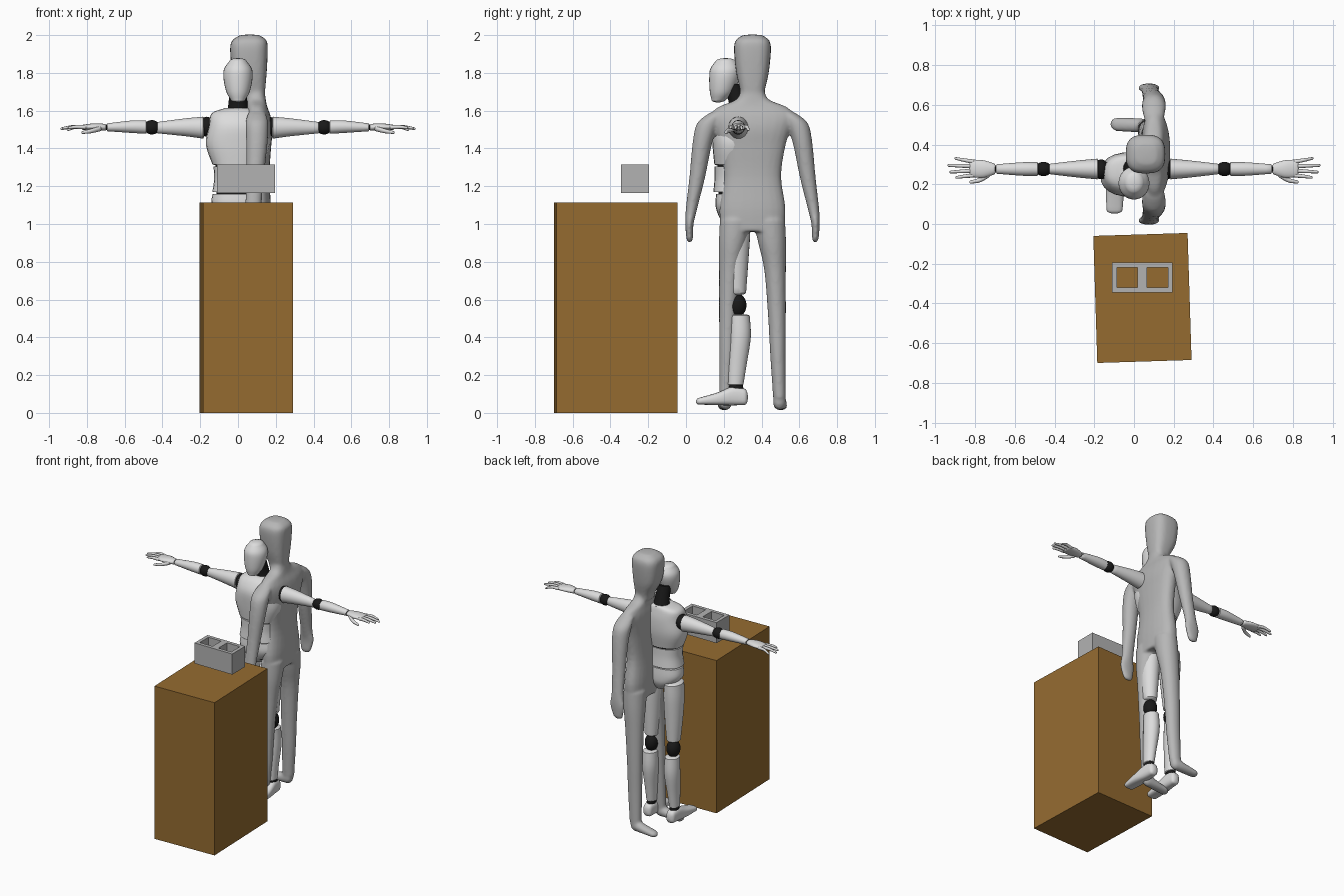
import bpy, bmesh
from math import cos, sin, pi, radians, copysign
from mathutils import Vector, Matrix

if "Cube" in bpy.data.objects:
    bpy.data.objects.remove(bpy.data.objects["Cube"])


def material(name, red, green, blue):
    mat = bpy.data.materials.new(name)
    mat.use_nodes = True
    colour = (red, green, blue, 1)
    mat.diffuse_color = colour
    mat.node_tree.nodes["Principled BSDF"].inputs["Base Color"].default_value = colour
    return mat


SHELL = material("pale grey shell", .72, .72, .72)
BODY = material("mid grey body", .47, .47, .47)
BLOCK = material("concrete grey", .45, .45, .45)
BROWN = material("cardboard brown", .3, .148, .03)
BLACK = material("joint black", .01, .01, .01)


def finish(bm, name, mat, smooth=True):
    """Turn a bmesh into a named object of one colour."""
    bmesh.ops.recalc_face_normals(bm, faces=bm.faces)
    mesh = bpy.data.meshes.new(name)
    bm.to_mesh(mesh)
    bm.free()
    mesh.materials.append(mat)
    if smooth:
        mesh.polygons.foreach_set("use_smooth", [True] * len(mesh.polygons))
        mesh.set_sharp_from_angle(angle=radians(40))
    obj = bpy.data.objects.new(name, mesh)
    bpy.context.collection.objects.link(obj)
    return obj


def spline(rows, steps=4):
    """Catmull-Rom through rows of numbers."""
    rows = [Vector(r) for r in rows]
    padded = [rows[0]] + rows + [rows[-1]]
    out = []
    for a, b, c, d in zip(padded, padded[1:], padded[2:], padded[3:]):
        for i in range(steps):
            t = i / steps
            out.append(b + ((c - a) + ((a * 2 - b * 5 + c * 4 - d)
                       + (b * 3 - a - c * 3 + d) * t) * t) * t / 2)
    return out + [rows[-1]]


def add_loft(bm, axis, rows, dome=0, power=2, sides=24):
    """Rows are x, y, z and two radii; rings lie across the axis."""
    path = spline(rows)
    u, v = [i for i in range(3) if i != "XYZ".index(axis)]
    if dome:
        def cap(end, inner):
            way = (end.xyz - inner.xyz).normalized() * dome
            return [Vector((*(end.xyz + way * far), end[3] * size, end[4] * size))
                    for far, size in ((.5, .87), (.85, .53), (1, .15))]
        path = cap(path[0], path[1])[::-1] + path + cap(path[-1], path[-2])
    rings = []
    for row in path:
        ring = []
        for k in range(sides):
            angle = 2 * pi * k / sides
            p = Vector(row[:3])
            p[u] += row[3] * copysign(abs(cos(angle)) ** (2 / power), cos(angle))
            p[v] += row[4] * copysign(abs(sin(angle)) ** (2 / power), sin(angle))
            ring.append(bm.verts.new(p))
        rings.append(ring)
    for low, high in zip(rings, rings[1:]):
        for k in range(sides):
            n = (k + 1) % sides
            bm.faces.new((low[k], low[n], high[n], high[k]))
    bm.faces.new(rings[0])
    bm.faces.new(rings[-1])


def loft(name, mat, axis, rows, **options):
    bm = bmesh.new()
    add_loft(bm, axis, rows, **options)
    return finish(bm, name, mat)


def ball(name, mat, centre, radii):
    bm = bmesh.new()
    bmesh.ops.create_uvsphere(bm, u_segments=24, v_segments=16, radius=1,
                              matrix=Matrix.LocRotScale(Vector(centre), None, Vector(radii)))
    return finish(bm, name, mat)


def add_box(bm, low, high):
    low, high = Vector(low), Vector(high)
    bmesh.ops.create_cube(bm, size=1, matrix=Matrix.LocRotScale(
        (low + high) / 2, None, high - low))


# Tall brown box, turned slightly
bm = bmesh.new()
add_box(bm, (-.2375, -.32, 0), (.2375, .32, 1.115))
box = finish(bm, "tall_box", BROWN, smooth=False)
box.location = (.0425, -.3725, 0)
box.rotation_euler.z = radians(1.8)

# Hollow block with two openings right through
bm = bmesh.new()
xs, ys = (-.11, -.085, .018, .066, .17, .195), (-.345, -.32, -.22, -.195)
for i in range(5):
    for j in range(3):
        if j != 1 or i % 2 == 0:
            corners = [(xs[i], ys[j]), (xs[i + 1], ys[j]),
                       (xs[i + 1], ys[j + 1]), (xs[i], ys[j + 1])]
            bm.faces.new([bm.verts.new((x, y, 1.165)) for x, y in corners])
bmesh.ops.remove_doubles(bm, verts=bm.verts, dist=.001)
raised = bmesh.ops.extrude_face_region(bm, geom=bm.faces[:], use_keep_orig=True)
top = [g for g in raised["geom"] if isinstance(g, bmesh.types.BMVert)]
bmesh.ops.translate(bm, verts=top, vec=(0, 0, .15))
finish(bm, "hollow_block", BLOCK, smooth=False)

# Smooth figure facing -x: torso, head and limbs fused into one skin
bm = bmesh.new()
MID = .352
torso = [(.1, .96, .07, .165), (.1, 1.08, .075, .175), (.1, 1.25, .066, .152),
         (.105, 1.4, .07, .172), (.108, 1.5, .075, .2), (.105, 1.57, .068, .225),
         (.1, 1.62, .055, .18), (.097, 1.66, .05, .085), (.095, 1.72, .045, .06)]
add_loft(bm, "Z", [(x, MID, z, a, b) for x, z, a, b in torso], power=2.4)
head = [(.085, 1.66, .055, .06), (.08, 1.71, .064, .066), (.062, 1.8, .09, .086),
        (.058, 1.92, .1, .098), (.06, 1.97, .092, .09), (.062, 1.995, .06, .06)]
add_loft(bm, "Z", [(x, MID, z, a, b) for x, z, a, b in head], power=2.8, dome=.008)
arm = [(.1, .19, 1.58, .05, .05), (.1, .235, 1.53, .06, .06), (.1, .265, 1.43, .057, .052),
       (.09, .292, 1.25, .047, .042), (.08, .323, 1.08, .044, .03),
       (.075, .334, 1, .055, .022), (.07, .333, .93, .04, .018)]
leg = [(.1, .088, 1.02, .075, .085), (.095, .104, .9, .075, .074), (.085, .12, .75, .065, .057),
       (.075, .13, .5, .055, .047), (.07, .135, .3, .05, .041), (.06, .143, .08, .042, .034)]
foot = [(.065, .143, .06, .034, .044), (0, .146, .048, .036, .032), (-.09, .15, .036, .034, .022)]
for side in (-1, 1):
    for axis, limb, dome in (("Z", arm, .03), ("Z", leg, .02), ("X", foot, .03)):
        add_loft(bm, axis, [(x, MID + side * y, z, a, b) for x, y, z, a, b in limb], dome=dome)
figure = finish(bm, "smooth_figure", BODY)
remesh = figure.modifiers.new("fuse", "REMESH")
remesh.mode, remesh.voxel_size, remesh.use_smooth_shade = "VOXEL", .009, True
relax = figure.modifiers.new("relax", "SMOOTH")
relax.factor, relax.iterations = .5, 6

# Jointed figure: head, neck, trunk shells around a black core
loft("jointed_head", SHELL, "Z", [
    (0, .175, 1.66, .04, .04), (0, .19, 1.7, .062, .064), (0, .203, 1.77, .077, .08),
    (0, .208, 1.82, .074, .08), (0, .21, 1.86, .048, .055)], dome=.018)
loft("neck", BLACK, "Z", [(0, .285, 1.57, .065, .06), (0, .275, 1.64, .05, .048),
                          (0, .245, 1.74, .045, .045)])
loft("core", BLACK, "Z", [(0, .25, 1.03, .11, .07), (0, .25, 1.2, .115, .08),
                          (0, .25, 1.34, .12, .085)])
loft("chest", SHELL, "Z", [
    (0, .245, 1.315, .135, .095), (0, .25, 1.42, .17, .11), (0, .25, 1.52, .155, .112),
    (0, .262, 1.585, .14, .09), (0, .275, 1.61, .08, .07)], power=2.5, dome=.008)
loft("abdomen", SHELL, "Z", [(0, .245, 1.17, .136, .1), (0, .245, 1.24, .126, .094),
                             (0, .245, 1.305, .13, .094)], power=2.3)
loft("pelvis", SHELL, "Z", [(0, .255, 1.0, .04, .06), (0, .255, 1.05, .105, .085),
                            (0, .25, 1.1, .14, .094), (0, .25, 1.16, .135, .09)], power=2.3)

fingers = [(.33, .905, 1.5), (.295, .94, 1.505), (.262, .93, 1.508), (.235, .9, 1.51)]
for side, word in ((-1, "right"), (1, "left")):
    def part(name, mat, axis, rows, **options):
        rows = [(side * r[0], *r[1:]) for r in rows]
        return loft(word + "_" + name, mat, axis, rows, **options)

    # Arm held straight out
    ball(word + "_shoulder_joint", BLACK, (side * .165, .275, 1.515), (.04, .05, .053))
    part("upper_arm", SHELL, "X", [(.185, .277, 1.51, .052, .058), (.28, .277, 1.512, .043, .047),
                                   (.425, .277, 1.51, .026, .03)], dome=.01)
    ball(word + "_elbow", BLACK, (side * .456, .277, 1.512), (.042, .036, .038))
    part("forearm", SHELL, "X", [(.487, .277, 1.513, .034, .035), (.56, .277, 1.515, .034, .033),
                                 (.69, .277, 1.512, .024, .021)], dome=.006)
    part("wrist", BLACK, "X", [(.68, .277, 1.512, .018, .014), (.72, .277, 1.512, .018, .014)])
    part("palm", SHELL, "X", [(.705, .277, 1.512, .028, .018), (.76, .277, 1.514, .044, .019),
                              (.82, .28, 1.512, .044, .014)], dome=.01)
    for i, (y, x, z) in enumerate(fingers):
        base = .314 - .023 * i
        part("finger_%d" % (i + 1), SHELL, "X", [
            (.81, base, 1.512, .011, .011), ((x + .81) / 2, (y + base) / 2, 1.514, .009, .01),
            (x - .008, y, z, .007, .007)], dome=.008, sides=12)
    part("thumb", SHELL, "X", [(.73, .25, 1.505, .015, .014), (.775, .222, 1.493, .012, .012),
                               (.82, .212, 1.485, .008, .008)], dome=.01, sides=12)

    # Leg, knee and foot
    part("thigh", SHELL, "Z", [(.088, .262, 1.05, .058, .078), (.088, .262, .95, .066, .078),
                               (.088, .265, .8, .06, .065), (.088, .268, .635, .046, .05)],
         dome=.012)
    ball(word + "_knee", BLACK, (side * .0875, .27, .57), (.045, .05, .062))
    part("calf", SHELL, "Z", [(.088, .282, .515, .047, .055), (.088, .285, .4, .052, .058),
                              (.09, .27, .25, .04, .05), (.092, .262, .15, .033, .042)],
         dome=.008)
    part("ankle", BLACK, "Z", [(.092, .265, .16, .028, .036), (.093, .265, .11, .03, .04)])
    part("foot", SHELL, "Y", [(.093, .31, .085, .032, .043), (.094, .25, .09, .038, .05),
                              (.096, .17, .075, .045, .034), (.098, .07, .062, .04, .018)],
         power=2.8, dome=.018)
